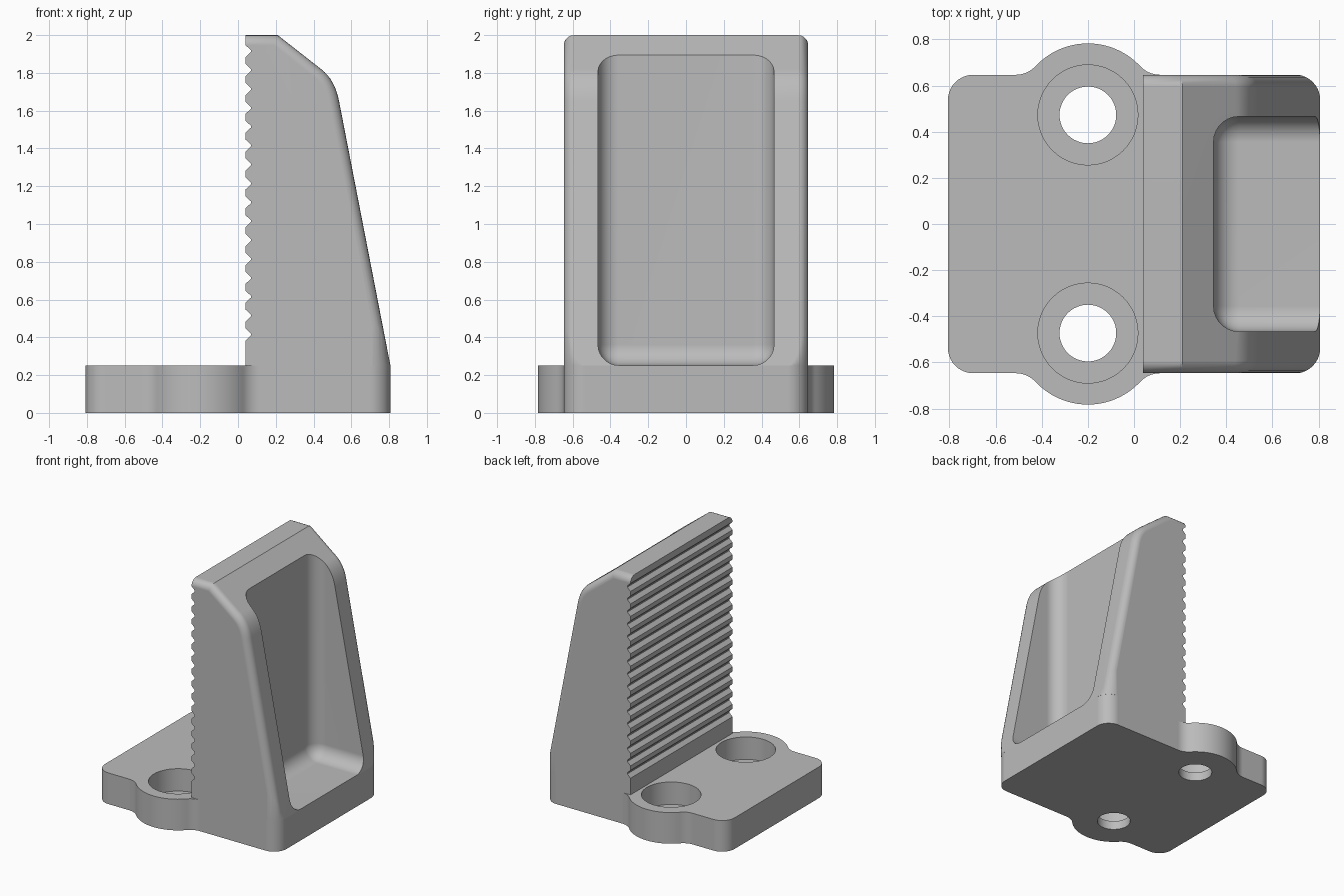
import bpy, bmesh
from math import sin, cos, pi, radians, sqrt, atan2
from mathutils import Vector, Matrix

if "Cube" in bpy.data.objects:
    bpy.data.objects.remove(bpy.data.objects["Cube"])

grey = bpy.data.materials.new("plain grey")
grey.use_nodes = True
grey.diffuse_color = (0.5, 0.5, 0.5, 1)
grey.node_tree.nodes["Principled BSDF"].inputs["Base Color"].default_value = (0.5, 0.5, 0.5, 1)

HALF_X, HALF_Y, PLATE_TOP, CORNER = 0.807, 0.647, 0.25, 0.11
EAR_X, EAR_Y, EAR_R, BLEND = -0.2, 0.473, 0.31, 0.12


def arc(cx, cy, r, a0, a1, n=10):
    return [(cx + r * cos(a0 + (a1 - a0) * i / n),
             cy + r * sin(a0 + (a1 - a0) * i / n)) for i in range(n + 1)]


def make_object(name, bm):
    bmesh.ops.recalc_face_normals(bm, faces=bm.faces)
    mesh = bpy.data.meshes.new(name)
    bm.to_mesh(mesh)
    bm.free()
    mesh.materials.append(grey)
    obj = bpy.data.objects.new(name, mesh)
    bpy.context.collection.objects.link(obj)
    return obj


def prism(points, direction):
    bm = bmesh.new()
    face = bm.faces.new([bm.verts.new(p) for p in points])
    ext = bmesh.ops.extrude_face_region(bm, geom=[face])
    moved = [g for g in ext["geom"] if isinstance(g, bmesh.types.BMVert)]
    bmesh.ops.translate(bm, verts=moved, vec=Vector(direction))
    return bm


def activate(obj):
    bpy.ops.object.select_all(action='DESELECT')
    obj.select_set(True)
    bpy.context.view_layer.objects.active = obj


def cut(obj, cutter, operation='DIFFERENCE'):
    cutter.hide_render = True
    mod = obj.modifiers.new("cut", 'BOOLEAN')
    mod.operation, mod.solver, mod.object = operation, 'EXACT', cutter
    activate(obj)
    bpy.ops.object.modifier_apply(modifier=mod.name)
    bpy.data.objects.remove(cutter)


def finish(obj):
    activate(obj)
    bpy.ops.object.shade_smooth_by_angle(angle=radians(32))
    mod = obj.modifiers.new("even shading", 'WEIGHTED_NORMAL')
    mod.keep_sharp = True


# Base plate: rounded rectangle with a blended ear on each side
dy = HALF_Y + BLEND - EAR_Y
dx = sqrt((EAR_R + BLEND) ** 2 - dy ** 2)
tilt = atan2(dy, dx)
side = arc(-HALF_X + CORNER, HALF_Y - CORNER, CORNER, pi, pi / 2)
side += arc(EAR_X - dx, HALF_Y + BLEND, BLEND, -pi / 2, -tilt)
side += arc(EAR_X, EAR_Y, EAR_R, pi - tilt, tilt, 28)[1:-1]
side += arc(EAR_X + dx, HALF_Y + BLEND, BLEND, pi + tilt, 1.5 * pi)
side += arc(HALF_X - CORNER, HALF_Y - CORNER, CORNER, pi / 2, 0)
outline = side + [(x, -y) for x, y in reversed(side)]
plate = make_object("base_plate", prism([(x, y, 0) for x, y in outline], (0, 0, PLATE_TOP)))

# Counterbored bolt holes
for sign in (-1, 1):
    for radius, bottom in ((0.217, 0.07), (0.123, -0.1)):
        bm = bmesh.new()
        bmesh.ops.create_cone(bm, cap_ends=True, segments=48, radius1=radius, radius2=radius,
                              depth=0.5, matrix=Matrix.Translation((EAR_X, sign * EAR_Y, bottom + 0.25)))
        cut(plate, make_object("bolt_hole_cutter", bm))
finish(plate)

# Jaw: side profile with a serrated gripping face
FACE_X, DEPTH, PITCH = 0.04, 0.028, 0.1
teeth = [(FACE_X, PLATE_TOP)]
for i in range(16):
    z = 0.415 + PITCH * i
    teeth += [(FACE_X, z - 0.032), (FACE_X + DEPTH, z - 0.005),
              (FACE_X + DEPTH, z + 0.005), (FACE_X, z + 0.032)]
outer = [(FACE_X, 2.0), (0.21, 2.0)]
a, b, c = Vector((0.44, 1.82)), Vector((0.513, 1.765)), Vector((0.535, 1.65))
for i in range(9):
    t = i / 8
    outer.append(tuple(a * (1 - t) ** 2 + b * 2 * t * (1 - t) + c * t * t))
outer.append((HALF_X, PLATE_TOP))
bm = prism([(x, -HALF_Y, z) for x, z in teeth + outer], (0, 2 * HALF_Y, 0))


def on_outer(v):
    return any(abs(v.co.x - x) + abs(v.co.z - z) < 1e-4 for x, z in outer)


rim = [e for e in bm.edges if abs(e.verts[0].co.y - e.verts[1].co.y) < 1e-4
       and all(on_outer(v) for v in e.verts)]
bmesh.ops.bevel(bm, geom=rim, offset=0.055, offset_type='OFFSET', segments=5,
                profile=0.5, affect='EDGES')
jaw = make_object("serrated_jaw", bm)

# Round the lower back corners of the jaw to follow the plate
limit_y = HALF_Y + 0.0005
right = arc(HALF_X - CORNER, limit_y - CORNER, CORNER + 0.0005, pi / 2, 0)
limit = [(-0.2, limit_y + 0.0005)] + right
limit += [(x, -y) for x, y in reversed(limit)]
cut(jaw, make_object("corner_cutter", prism([(x, y, 0) for x, y in limit], (0, 0, 2.5))), 'INTERSECT')

# Hollow pocket with rounded inner corners, open at the back and top
low, high = Vector((0.345, -0.466, PLATE_TOP + 0.002)), Vector((1.6, 0.466, 2.6))
bm = bmesh.new()
bmesh.ops.create_cube(bm, size=1)
for v in bm.verts:
    v.co = Vector([low[k] if v.co[k] < 0 else high[k] for k in range(3)])
bmesh.ops.bevel(bm, geom=bm.edges[:], offset=0.11, segments=7, profile=0.5, affect='EDGES')
cut(jaw, make_object("pocket_cutter", bm))
finish(jaw)
